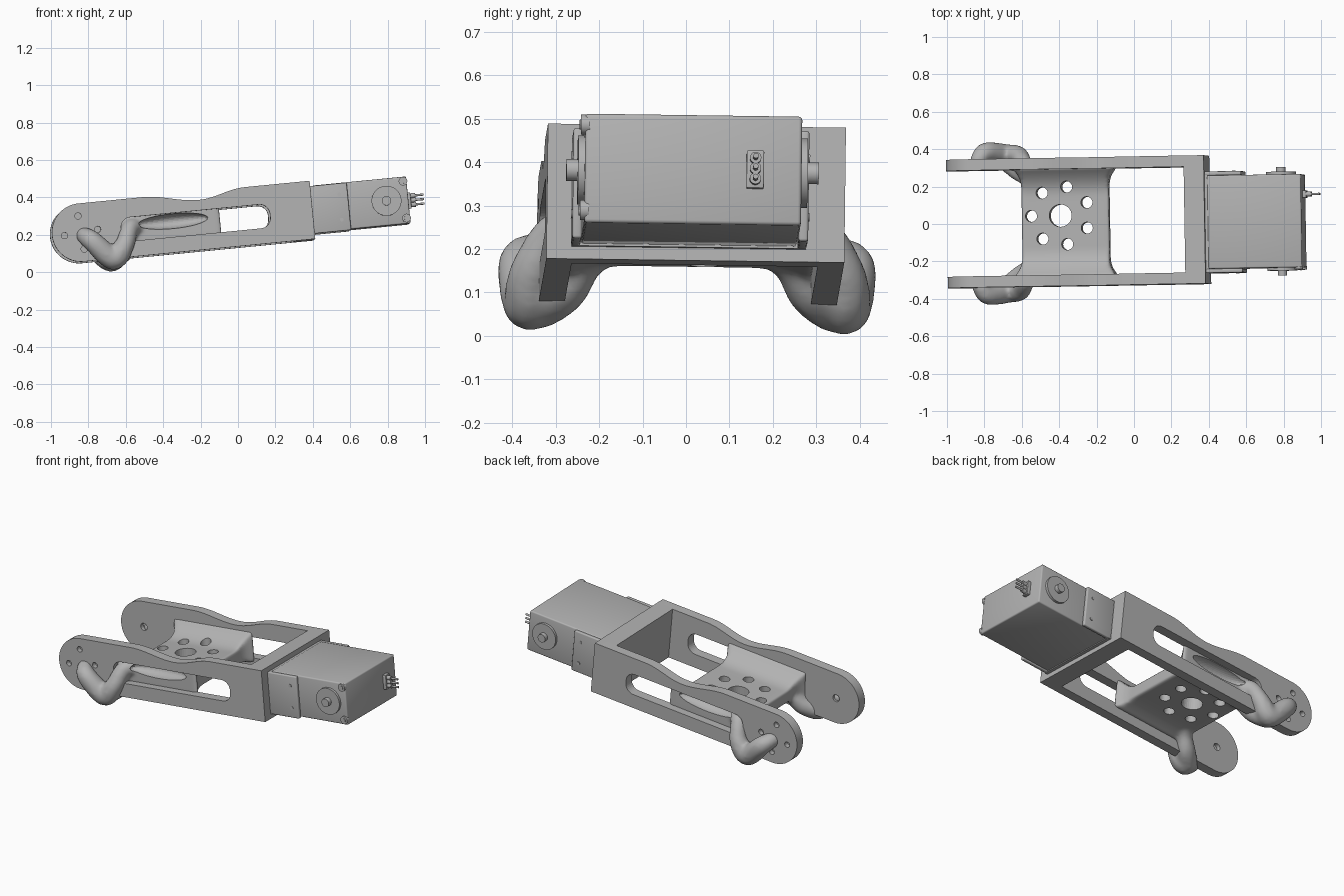
import bpy, bmesh, math
from mathutils import Matrix, Vector

if "Cube" in bpy.data.objects:
    bpy.data.objects.remove(bpy.data.objects["Cube"], do_unlink=True)

grey = bpy.data.materials.new("plain grey")
grey.use_nodes = True
GREY = (0.45, 0.45, 0.45, 1)
grey.diffuse_color = GREY
grey.node_tree.nodes["Principled BSDF"].inputs["Base Color"].default_value = GREY

# The whole arm is tilted in space; parts are built in its straight frame
POSE = (Matrix.Translation((0, 0.016, 0.253)) @ Matrix.Rotation(math.radians(1), 4, 'Z')
        @ Matrix.Rotation(math.radians(-5.6), 4, 'Y') @ Matrix.Rotation(math.radians(-0.8), 4, 'X'))


def finish(name, bm, helper=False):
    bmesh.ops.recalc_face_normals(bm, faces=bm.faces)
    me = bpy.data.meshes.new(name)
    bm.to_mesh(me)
    bm.free()
    ob = bpy.data.objects.new(name, me)
    bpy.context.collection.objects.link(ob)
    me.materials.append(grey)
    ob.matrix_world = POSE
    if helper:
        ob.hide_render = True
        ob.hide_set(True)
    else:
        bpy.context.view_layer.objects.active = ob
        ob.select_set(True)
        bpy.ops.object.shade_smooth_by_angle(angle=math.radians(35))
        ob.select_set(False)
    return ob


def add_cyl(bm, centre, r, length, axis, seg=32):
    turn = {'X': Matrix.Rotation(math.pi / 2, 4, 'Y'),
            'Y': Matrix.Rotation(math.pi / 2, 4, 'X'), 'Z': Matrix()}[axis]
    bmesh.ops.create_cone(bm, cap_ends=True, segments=seg, radius1=r, radius2=r,
                          depth=length, matrix=Matrix.Translation(centre) @ turn)


def add_prism(bm, outline, y0, y1):
    f = bm.faces.new([bm.verts.new((u, y0, w)) for u, w in outline])
    ext = bmesh.ops.extrude_face_region(bm, geom=[f])["geom"]
    bmesh.ops.translate(bm, vec=(0, y1 - y0, 0),
                        verts=[v for v in ext if isinstance(v, bmesh.types.BMVert)])


def box(name, lo, hi, bevel=0.0):
    bm = bmesh.new()
    lo, hi = Vector(lo), Vector(hi)
    m = Matrix.Translation((lo + hi) / 2) @ Matrix.Diagonal((*(hi - lo), 1))
    bmesh.ops.create_cube(bm, size=1, matrix=m)
    if bevel:
        bmesh.ops.bevel(bm, geom=bm.edges[:], offset=bevel, segments=3, affect='EDGES', profile=0.5)
    return finish(name, bm)


def cylinder(name, centre, r, length, axis):
    bm = bmesh.new()
    add_cyl(bm, centre, r, length, axis)
    return finish(name, bm)


def cut(ob, cutter):
    mod = ob.modifiers.new("cut", 'BOOLEAN')
    mod.operation, mod.object, mod.solver = 'DIFFERENCE', cutter, 'EXACT'


def arc(cu, cw, r, a0, a1, n):
    return [(cu + r * math.cos(math.radians(a0 + (a1 - a0) * i / n)),
             cw + r * math.sin(math.radians(a0 + (a1 - a0) * i / n))) for i in range(n + 1)]


# Side arms: round pivot end, waisted top edge, long slot
PIVOT, R = (-0.845, 0.037), 0.156
LOW, HIGH, IN, OUT = PIVOT[1] - R, PIVOT[1] + R, 0.283, 0.343


def top_edge(u):
    t = (u + 0.5) / 0.3 if u < -0.2 else (0.05 - u) / 0.25
    t = min(max(t, 0), 1)
    return HIGH - 0.044 * (0.5 - 0.5 * math.cos(math.pi * t))


outline = arc(*PIVOT, R, 270, 90, 32)
outline += [(-0.5 + 0.55 * i / 24, top_edge(-0.5 + 0.55 * i / 24)) for i in range(25)]
outline += [(0.398, HIGH), (0.398, LOW)]
slot = (arc(0.115, 0.038, 0.055, 90, 0, 8) + arc(0.115, 0.02, 0.055, 0, -90, 8)
        + arc(-0.575, 0.02, 0.055, 270, 180, 8) + arc(-0.575, 0.038, 0.055, 180, 90, 8))

for side, label in ((-1, "right"), (1, "left")):
    bm = bmesh.new()
    add_prism(bm, outline, side * IN, side * OUT)
    arm = finish(label + "_arm", bm)
    bm = bmesh.new()
    add_prism(bm, slot, side * (IN - 0.1), side * (OUT + 0.1))
    for k in range(4):
        a = math.radians(90 * k + 5)
        add_cyl(bm, (PIVOT[0] + 0.09 * math.cos(a), side * OUT, PIVOT[1] + 0.09 * math.sin(a)),
                0.017, 0.06, 'Y', 20)
    add_cyl(bm, (PIVOT[0], side * IN, PIVOT[1]), 0.022, 0.05, 'Y', 20)
    cut(arm, finish(label + "_arm_cutter", bm, helper=True))

# End wall joining the arms
box("end_wall", (0.29, -IN - 0.01, LOW), (0.398, IN + 0.01, HIGH))

# Organic saddle: thick slab flaring into the arms, blended with the hook struts
bm = bmesh.new()
rows, N = [], 48
for i in range(N + 1):
    y = -0.295 + 0.59 * i / N
    s = max(0, (abs(y) - 0.14) / 0.155)
    top, low = 0.045 + 0.09 * s ** 2, -0.038 - 0.03 * s ** 2
    flare = 0.04 * max(0, (abs(y) - 0.2) / 0.09) ** 2
    u0, u1 = -0.6 - flare, -0.13 + flare
    rows.append([bm.verts.new(p) for p in ((u0, y, low), (u1, y, low), (u1, y, top), (u0, y, top))])
for a, b in zip(rows, rows[1:]):
    for k in range(4):
        bm.faces.new((a[k], a[(k + 1) % 4], b[(k + 1) % 4], b[k]))
bm.faces.new(rows[0])
bm.faces.new(rows[-1][::-1])


def add_strut(bm, pts, side):
    """Chain of overlapping balls along a smooth path of (u, y, w, radius)."""
    P = [Vector(p) for p in [pts[0]] + pts + [pts[-1]]]
    for a, b, c, d in zip(P, P[1:], P[2:], P[3:]):
        for i in range(8):
            t = i / 8
            q = 0.5 * (2 * b + (c - a) * t + (2 * a - 5 * b + 4 * c - d) * t * t
                       + (3 * b - a - 3 * c + d) * t ** 3)
            bmesh.ops.create_icosphere(bm, subdivisions=2, radius=q[3],
                                       matrix=Matrix.Translation((q[0], side * q[1], q[2])))


hook = [(-0.83, 0.335, 0.02, 0.045), (-0.79, 0.38, -0.015, 0.056), (-0.69, 0.362, -0.117, 0.064),
        (-0.622, 0.36, -0.055, 0.054), (-0.58, 0.31, 0.035, 0.048), (-0.54, 0.27, 0.035, 0.042)]
brace = [(-0.69, 0.34, -0.117, 0.06), (-0.63, 0.285, -0.09, 0.055), (-0.575, 0.235, -0.035, 0.04),
         (-0.53, 0.18, 0.0, 0.035)]
for side in (-1, 1):
    add_strut(bm, hook, side)
    add_strut(bm, brace, side)
saddle = finish("saddle_and_hooks", bm)
rm = saddle.modifiers.new("blend", 'REMESH')
rm.mode, rm.voxel_size, rm.use_smooth_shade = 'VOXEL', 0.011, True
sm = saddle.modifiers.new("soften", 'SMOOTH')
sm.factor, sm.iterations = 0.5, 8

# Saddle holes: one large, ring of seven small, and a scooped pocket behind each slot
bm = bmesh.new()
hole_u, hole_y = -0.39, 0.035
add_cyl(bm, (hole_u, hole_y, 0), 0.06, 0.4, 'Z')
for k in range(7):
    a = math.pi + k * math.tau / 7
    add_cyl(bm, (hole_u + 0.157 * math.cos(a), hole_y + 0.157 * math.sin(a), 0), 0.031, 0.4, 'Z')
for side in (-1, 1):
    bmesh.ops.create_uvsphere(bm, u_segments=32, v_segments=16, radius=1,
                              matrix=Matrix.Translation((-0.35, side * 0.3, 0.05))
                              @ Matrix.Diagonal((0.19, 0.06, 0.04, 1)))
cut(saddle, finish("saddle_hole_cutter", bm, helper=True))

# Motor and its U-shaped mount
Y0, Y1 = -0.265, 0.234
box("motor_body", (0.412, Y0, -0.085), (0.915, Y1, 0.167), 0.008)
box("mount_back", (0.396, Y0 - 0.02, -0.09), (0.416, Y1 + 0.02, 0.163))
for label, out, face in (("right", -1, Y0), ("left", 1, Y1)):
    ya, yb = sorted((face, face + out * 0.022))
    box(label + "_mount_flange", (0.398, ya, -0.09), (0.595, yb, 0.165), 0.006)
    cylinder(label + "_horn_disc", (0.798, face + out * 0.007, 0.047), 0.08, 0.016, 'Y')
    cylinder(label + "_horn_shaft", (0.798, face + out * 0.02, 0.047), 0.025, 0.042, 'Y')
    for w in (-0.03, 0.105):
        cylinder(label + "_mount_screw", (0.55, face + out * 0.022, w), 0.01, 0.006, 'Y')
for w in (0.143, -0.055):
    cylinder("case_screw", (0.896, Y0, w), 0.023, 0.02, 'Y')
    cylinder("case_screw_head", (0.896, Y0 - 0.01, w), 0.012, 0.006, 'Y')

# Cable socket and pins
box("cable_socket", (0.91, 0.107, -0.002), (0.935, 0.147, 0.085), 0.003)
for w in (0.018, 0.042, 0.066):
    cylinder("socket_collar", (0.945, 0.127, w), 0.013, 0.03, 'X')
    cylinder("socket_pin", (0.97, 0.127, w), 0.006, 0.07, 'X')
